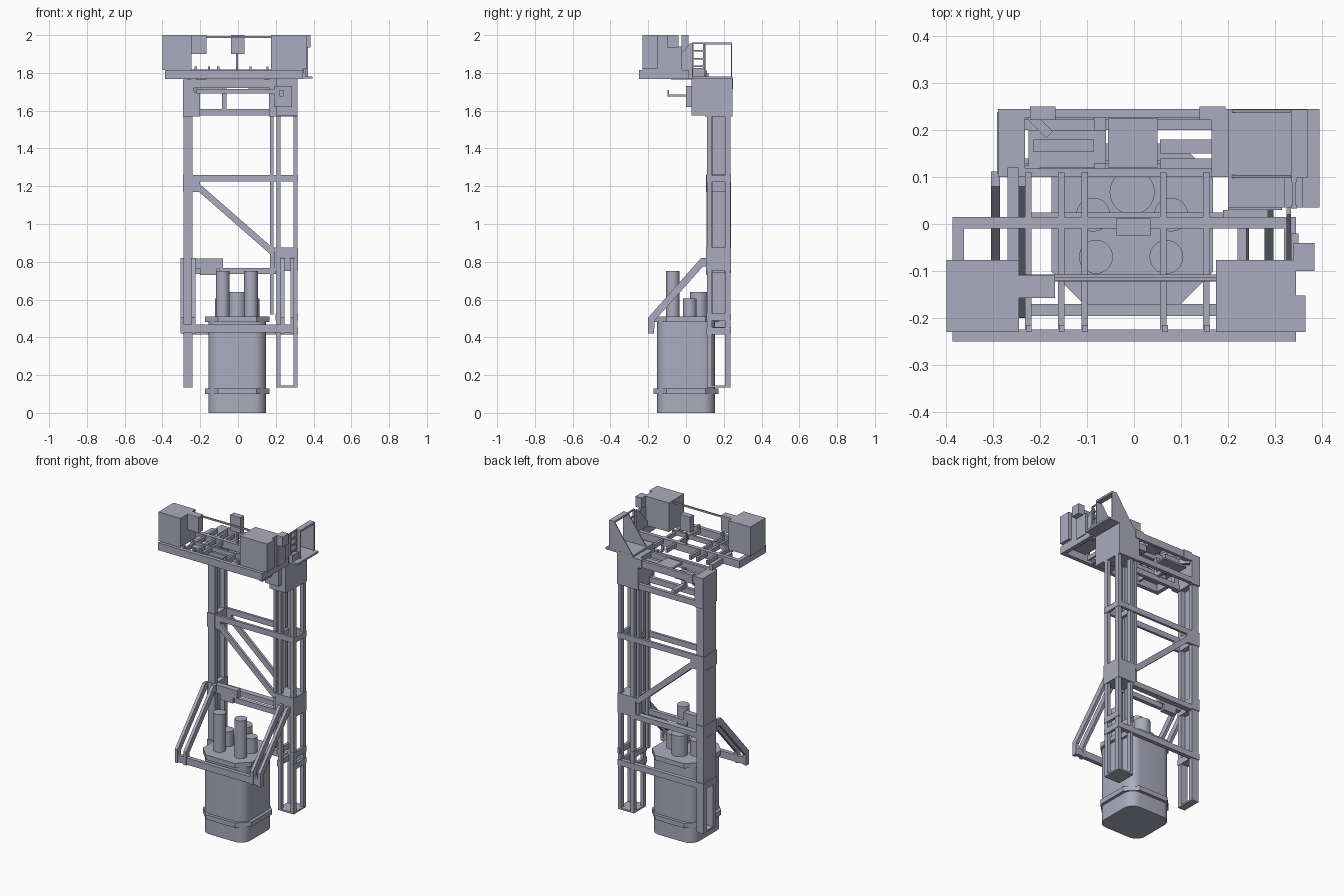
import bpy, bmesh, math
from mathutils import Vector

cube = bpy.data.objects.get("Cube")
if cube:
    bpy.data.objects.remove(cube, do_unlink=True)

steel = bpy.data.materials.new("lavender grey steel")
colour = (0.41, 0.41, 0.52, 1)
steel.use_nodes = True
steel.diffuse_color = colour
for node in steel.node_tree.nodes:
    if node.type == 'BSDF_PRINCIPLED':
        node.inputs["Base Color"].default_value = colour


def finish(bm, name, smooth=False):
    bmesh.ops.recalc_face_normals(bm, faces=bm.faces)
    mesh = bpy.data.meshes.new(name)
    bm.to_mesh(mesh)
    bm.free()
    mesh.materials.append(steel)
    ob = bpy.data.objects.new(name, mesh)
    bpy.context.collection.objects.link(ob)
    if smooth:
        bpy.ops.object.select_all(action='DESELECT')
        ob.select_set(True)
        bpy.context.view_layer.objects.active = ob
        bpy.ops.object.shade_smooth_by_angle(angle=math.radians(35))
    return ob


def box(name, x0, x1, y0, y1, z0, z1):
    bm = bmesh.new()
    bmesh.ops.create_cube(bm, size=1)
    for v in bm.verts:
        v.co = ((x0 + x1) / 2 + v.co.x * (x1 - x0),
                (y0 + y1) / 2 + v.co.y * (y1 - y0),
                (z0 + z1) / 2 + v.co.z * (z1 - z0))
    return finish(bm, name)


def prism(name, points, axis, lo, hi, smooth=False):
    """Extrude a 2D outline along the given axis, from lo to hi."""
    bm = bmesh.new()
    def place(p, h):
        c = list(p)
        c.insert(axis, h)
        return bm.verts.new(c)
    face = bm.faces.new([place(p, lo) for p in points])
    out = bmesh.ops.extrude_face_region(bm, geom=[face])
    step = [0, 0, 0]
    step[axis] = hi - lo
    bmesh.ops.translate(bm, vec=step, verts=[g for g in out["geom"] if isinstance(g, bmesh.types.BMVert)])
    return finish(bm, name, smooth)


def strut(name, p, q, width, axis, lo, hi):
    """Flat bar of given width between two 2D points."""
    p, q = Vector(p), Vector(q)
    d = (q - p).normalized() * width / 2
    n = Vector((-d.y, d.x))
    return prism(name, [p + n, q + n, q - n, p - n], axis, lo, hi)


def rounded(half, radius, steps):
    pts = []
    for k in range(4):
        cx = (half - radius) * (1 if k in (0, 3) else -1)
        cy = (half - radius) * (1 if k < 2 else -1)
        for i in range(steps + 1):
            a = math.pi / 2 * (k + i / steps)
            pts.append((cx + radius * math.cos(a) - .004, cy + radius * math.sin(a)))
    return pts


def cylinder(name, x, y, r, z0, z1):
    pts = [(x + r * math.cos(i * math.tau / 32), y + r * math.sin(i * math.tau / 32)) for i in range(32)]
    return prism(name, pts, 2, z0, z1, True)


# Vessel with two bevelled flanges and pipes on its lid
prism("vessel_body", rounded(.153, .065, 8), 2, 0, .49, True)
prism("vessel_lower_flange", rounded(.172, .07, 1), 2, .1, .13)
prism("vessel_upper_flange", rounded(.172, .07, 1), 2, .48, .51)
cylinder("centre_pipe", -.004, .068, .048, .5, .64)
for s in (-1, 1):
    cylinder("tall_pipe", -.006 + s * .075, -.07, .036, .5, .75)
    cylinder("short_pipe", -.004 + s * .083, .02, .036, .5, .605)

# Right tower: four posts, guide rail and collars
for x in (.203, .293):
    for y in (.11, .207):
        box("right_post", x, x + .022, y, y + .028, .14, 1.6)
box("right_base_plate", .203, .315, .11, .235, .135, .145)
box("guide_rail", .17, .188, .115, .14, .52, 1.6)
box("guide_rail_rear", .17, .188, .207, .23, .75, 1.6)
box("right_gusset_box", .19, .317, .106, .238, .75, .875)
for z in (.415, .49, 1.222):
    for x in (.198, .3):
        box("right_collar_side", x, x + .017, .108, .238, z, z + .036)

# Left tower: channel column open at its foot
for y in (.11, .207):
    box("left_post", -.288, -.24, y, y + .028, .14, 1.6)
box("left_web", -.286, -.27, .13, .215, .42, 1.6)
box("left_base_plate", -.288, -.24, .11, .235, .135, .145)
for z0, z1 in ((.415, .455), (.74, .82), (1.17, 1.262)):
    box("left_collar", -.292, -.238, .106, .239, z0, z1)

# Cross beams and paired diagonals
for y in (.108, .222):
    box("middle_beam", -.29, .317, y, y + .016, 1.225, 1.26)
    box("brace_gusset", -.24, -.2, y, y + .016, 1.17, 1.24)
    strut("diagonal_brace", (-.215, 1.2), (.185, .85), .034, 1, y, y + .016)
    box("top_tie", -.29, .2, y, y + .022, 1.575, 1.61)
box("lower_beam", -.29, .315, .212, .238, .415, .452)
box("hinge_beam", -.24, .2, .2, .236, .735, .768)
box("hinge_beam_front", -.1, .2, .11, .135, .735, .768)
box("hinge_block", -.235, -.08, .105, .14, .765, .818)
box("hinge_block_lower", -.2, -.11, .105, .14, .73, .765)

# Swing-out support arms with front bar
arm = [(-.2, .42), (-.17, .42), (-.165, .49), (.09, .775), (.112, .775), (.112, .82), (.08, .82), (-.2, .505)]
for x in (-.305, -.245, .226, .278):
    prism("support_arm", arm, 0, x, x + .019)
box("support_front_bar", -.29, .28, -.196, -.17, .425, .468)

# Tower heads and the frame joining them
box("right_head", .165, .315, .1, .245, 1.57, 1.77)
box("right_head_front", .2, .315, .03, .1, 1.575, 1.77)
box("left_head", -.29, -.232, .1, .245, 1.57, 1.765)
box("left_head_foot", -.232, -.2, .1, .125, 1.57, 1.7)
box("head_rear_beam", -.232, .2, .226, .245, 1.72, 1.765)
for x in (-.222, .14):
    box("head_rear_lug", x, x + .055, .222, .25, 1.715, 1.77)
box("head_front_beam", -.24, .2, .1, .118, 1.72, 1.765)
box("lower_front_beam", -.22, .285, .0, .025, 1.69, 1.715)
box("beam_block", .19, .285, .0, .03, 1.62, 1.73)
box("beam_arm", .22, .24, -.095, .0, 1.675, 1.685)
box("beam_arm_tip", .22, .24, -.097, -.09, 1.675, 1.71)
box("hanger", -.085, -.06, .108, .23, 1.605, 1.63)
box("hanger_post", -.085, -.06, .11, .13, 1.6, 1.73)
box("slide_left", -.215, -.085, .155, .18, 1.70, 1.74)
box("slide_left_plate", -.225, -.06, .12, .2, 1.69, 1.70)
box("slide_right", .055, .2, .15, .18, 1.70, 1.74)
box("slide_right_rail", .055, .2, .115, .14, 1.70, 1.73)
box("centre_plate", -.055, .05, .12, .225, 1.745, 1.76)
strut("slide_stay", (-.225, .235), (-.18, .19), .02, 2, 1.70, 1.73)

# Platform frame with angle-section beams
for y in (-.25, -.01):
    box("platform_beam", -.387, .345, y, y + .025, 1.768, 1.815)
for x in (-.387, .32):
    box("platform_end", x, x + .025, -.24, .01, 1.768, 1.815)
for x in (-.232, -.162, -.112, .055, .147):
    box("platform_joist", x, x + .014, -.248, .11, 1.785, 1.812)
box("platform_left_joist", -.27, -.245, -.08, .12, 1.765, 1.8)
box("platform_cross_rail", -.25, .175, -.122, -.108, 1.79, 1.818)
box("platform_left_tray", -.245, -.17, -.158, -.11, 1.785, 1.8)
for x in (-.23, -.16, -.11, .06, .15):
    box("joist_clip", x, x + .012, -.23, -.215, 1.81, 1.835)

# Cabinets on the platform
box("left_cabinet", -.4, -.245, -.23, -.077, 1.815, 2)
box("left_side_box", -.245, -.168, -.158, -.11, 1.9, 2)
box("right_cabinet", .175, .345, -.23, -.077, 1.815, 2)
box("right_cabinet_side", .345, .365, -.23, -.152, 1.82, 2)
box("right_small_box", .34, .385, -.1, -.04, 1.935, 2)
box("right_small_box_stem", .335, .35, -.1, -.02, 1.8, 1.94)
box("centre_box", -.038, .035, -.025, .012, 1.9, 2)
box("centre_box_post", -.01, .0, .0, .01, 1.8, 1.9)
box("cabinet_link", -.17, .18, -.121, -.113, 1.985, 1.995)

# Gabled guard on the right head
gable = [(.2, 1.77), (.335, 1.96), (.37, 1.96), (.37, 1.77)]
for y in (.098, .238):
    prism("guard_gable", gable, 1, y, y + .006)
box("guard_top_rail", .335, .37, .098, .244, 1.95, 1.962)
box("guard_floor", .2, .395, .035, .245, 1.77, 1.782)
prism("guard_side_gusset", [(-.1, 1.82), (.02, 1.955), (.035, 1.955), (.035, 1.77), (-.1, 1.77)], 0, .325, .335)
for y in (.033, .09):
    box("ladder_rail", .335, .347, y, y + .008, 1.78, 1.96)
for i in range(5):
    z = 1.79 + i * .041
    box("ladder_rung", .337, .345, .035, .095, z, z + .007)
box("guard_step", .32, .36, .035, .1, 1.782, 1.825)
